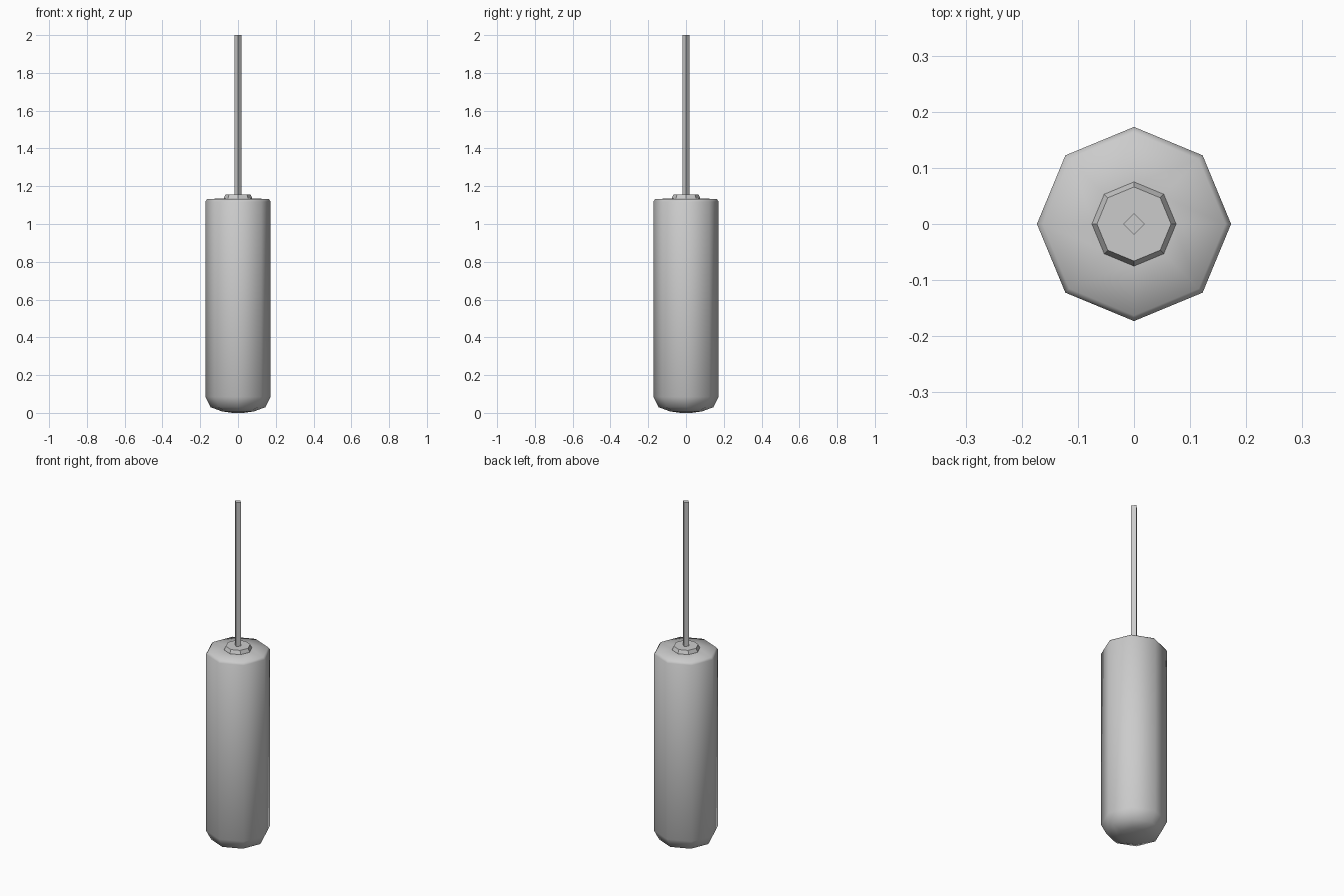
import bpy, bmesh
from math import cos, sin, pi, radians

if "Cube" in bpy.data.objects:
    bpy.data.objects.remove(bpy.data.objects["Cube"])


def lathe(name, profile, sides, smooth_angle=None):
    """Revolve (radius, z) points around z; both ends are closed."""
    bm = bmesh.new()
    rings = [[bm.verts.new((r * cos(2 * pi * i / sides), r * sin(2 * pi * i / sides), z))
              for i in range(sides)] for r, z in profile]
    for a, b in zip(rings, rings[1:]):
        for i in range(sides):
            j = (i + 1) % sides
            bm.faces.new((a[i], a[j], b[j], b[i]))
    bm.faces.new(rings[0][::-1])
    bm.faces.new(rings[-1])
    mesh = bpy.data.meshes.new(name)
    bm.to_mesh(mesh)
    bm.free()
    obj = bpy.data.objects.new(name, mesh)
    bpy.context.collection.objects.link(obj)
    if smooth_angle:
        bpy.ops.object.select_all(action='DESELECT')
        obj.select_set(True)
        bpy.context.view_layer.objects.active = obj
        bpy.ops.object.shade_smooth_by_angle(angle=radians(smooth_angle))
    return obj


# Eight-sided body with rounded foot and chamfered shoulder
lathe("body", [(0.03, 0.0), (0.085, 0.008), (0.145, 0.03), (0.173, 0.085),
               (0.173, 1.118), (0.163, 1.132), (0.07, 1.136)], 8, 80)

# Tapered collar on top of the body
lathe("collar", [(0.075, 1.13), (0.075, 1.137), (0.066, 1.157)], 8)

# Thin square rod
lathe("rod", [(0.019, 1.15), (0.019, 2.0)], 4)
